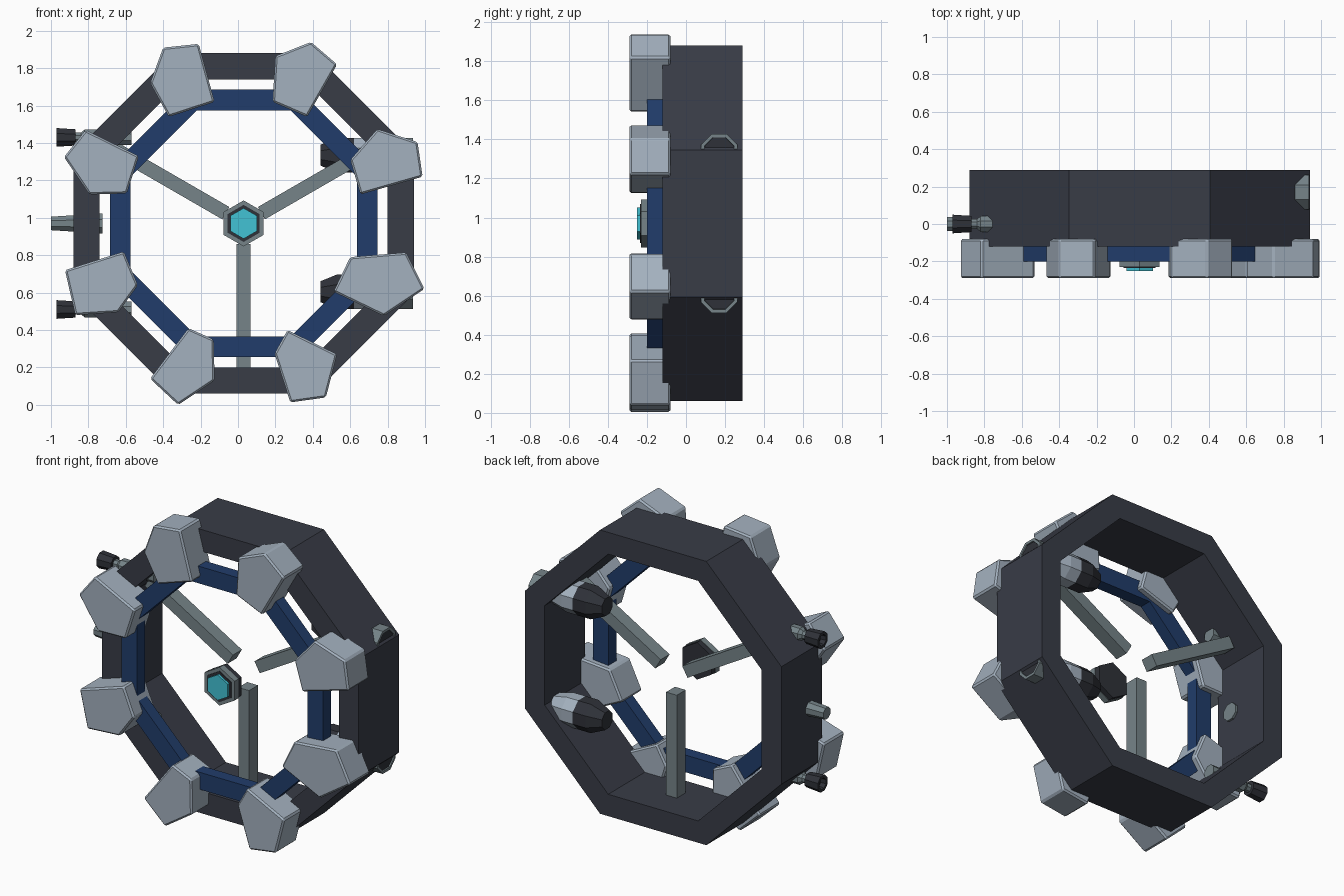
import bpy, bmesh, math
from mathutils import Vector

if "Cube" in bpy.data.objects:
    bpy.data.objects.remove(bpy.data.objects["Cube"])

CX, CZ = 0.03, 0.97          # centre of the rings
BACK, FRONT = 0.29, -0.29


def material(name, rgb):
    m = bpy.data.materials.new(name)
    m.diffuse_color = (*rgb, 1)
    m.use_nodes = True
    m.node_tree.nodes["Principled BSDF"].inputs["Base Color"].default_value = m.diffuse_color
    return m


CHARCOAL = material("charcoal", (0.040, 0.045, 0.062))
BLACK = material("dark_metal", (0.028, 0.031, 0.040))
BLUE = material("navy_blue", (0.015, 0.046, 0.145))
LIGHT = material("light_grey", (0.37, 0.44, 0.52))
GREY = material("steel_grey", (0.18, 0.23, 0.25))
CYAN = material("cyan", (0.055, 0.54, 0.66))


def finish(name, bm, mat, bevel=0):
    bmesh.ops.recalc_face_normals(bm, faces=bm.faces)
    me = bpy.data.meshes.new(name)
    bm.to_mesh(me)
    bm.free()
    me.materials.append(mat)
    ob = bpy.data.objects.new(name, me)
    bpy.context.collection.objects.link(ob)
    if bevel:
        mod = ob.modifiers.new("edge_bevel", 'BEVEL')
        mod.width, mod.segments = bevel, 1
    return ob


def prism(name, pts, y0, y1, mat, bevel=0):
    """Extrude an x/z outline from y0 to y1."""
    bm = bmesh.new()
    face = bm.faces.new([bm.verts.new((x, y0, z)) for x, z in pts])
    ext = bmesh.ops.extrude_face_region(bm, geom=[face], use_keep_orig=True)
    for v in ext["geom"]:
        if isinstance(v, bmesh.types.BMVert):
            v.co.y = y1
    return finish(name, bm, mat, bevel)


def polygon(n, r, start):
    return [(CX + r * math.cos(start + i * math.tau / n),
             CZ + r * math.sin(start + i * math.tau / n)) for i in range(n)]


def octagon_ring(name, outer, inner, y0, y1, mat):
    """Octagonal frame; outer and inner are distances to the flats."""
    bm = bmesh.new()
    k = 1 / math.cos(math.pi / 8)
    loops = []
    for a, y in ((outer, y0), (outer, y1), (inner, y1), (inner, y0)):
        loops.append([bm.verts.new((x, y, z)) for x, z in polygon(8, a * k, math.pi / 8)])
    for j in range(4):
        a, b = loops[j], loops[(j + 1) % 4]
        for i in range(8):
            n = (i + 1) % 8
            bm.faces.new((a[i], a[n], b[n], b[i]))
    return finish(name, bm, mat)


def lathe_x(name, profile, y, z, mat, n=8):
    """Revolve (x, radius) points around an axis along x and cap the ends."""
    bm = bmesh.new()
    loops = []
    for x, r in profile:
        loops.append([bm.verts.new((x, y + r * math.cos((i + 0.5) * math.tau / n),
                                    z + r * math.sin((i + 0.5) * math.tau / n)))
                      for i in range(n)])
    for a, b in zip(loops, loops[1:]):
        for i in range(n):
            k = (i + 1) % n
            bm.faces.new((a[i], a[k], b[k], b[i]))
    bm.faces.new(loops[0])
    bm.faces.new(loops[-1])
    return finish(name, bm, mat)


# Main hull ring and inner blue ring
octagon_ring("main_ring", 0.91, 0.77, -0.12, BACK, CHARCOAL)
octagon_ring("inner_ring", 0.715, 0.605, -0.20, -0.12, BLUE)

# Irregular five-sided armour blocks around the front
blocks = [
    [(-.40, 1.91), (-.21, 1.93), (-.125, 1.62), (-.37, 1.54), (-.47, 1.72)],
    [(.39, 1.94), (.53, 1.82), (.37, 1.54), (.185, 1.62), (.20, 1.865)],
    [(-.815, 1.47), (-.53, 1.33), (-.595, 1.13), (-.795, 1.125), (-.93, 1.325)],
    [(.745, 1.475), (.96, 1.405), (.987, 1.22), (.655, 1.125), (.60, 1.31)],
    [(.90, .815), (.997, .62), (.78, .475), (.51, .605), (.60, .79)],
    [(-.925, .72), (-.61, .82), (-.535, .64), (-.64, .495), (-.87, .48)],
    [(-.265, .41), (-.13, .35), (-.125, .13), (-.32, .0), (-.47, .14)],
    [(.265, .40), (.53, .27), (.47, .04), (.28, .013), (.195, .275)],
]
for i, pts in enumerate(blocks):
    prism(f"armour_block_{i + 1}", pts, FRONT, -0.08, LIGHT, 0.01)

# Three spokes
for i, deg in enumerate((30, 150, 270)):
    a = math.radians(deg)
    u, v = Vector((math.cos(a), math.sin(a))), Vector((-math.sin(a), math.cos(a)))
    c = Vector((CX, CZ))
    pts = [c + u * r + v * s for r, s in
           ((0.11, -0.038), (0.79, -0.038), (0.79, 0.038), (0.11, 0.038))]
    prism(f"spoke_{i + 1}", pts, 0.015, 0.105, GREY)

# Hexagonal hub with glowing centre
UP = math.pi / 2
prism("hub_back", polygon(6, 0.119, UP), -0.19, -0.155, BLACK)
prism("hub_rim", polygon(6, 0.123, UP), -0.23, -0.19, GREY)
prism("hub_inset", polygon(6, 0.099, UP), -0.235, -0.228, BLACK)
prism("hub_lens", polygon(6, 0.082, UP), -0.25, -0.23, CYAN)

# Left side ports, one above and one below the middle
for tag, z in (("upper", CZ + 0.46), ("lower", CZ - 0.46)):
    lathe_x(f"{tag}_port_body", [(-0.88, 0.028), (-0.84, 0.028), (-0.82, 0.045), (-0.57, 0.045)],
            0, z, GREY)
    lathe_x(f"{tag}_port_tip", [(-0.935, 0.032), (-0.97, 0.036), (-0.97, 0.054), (-0.87, 0.047)],
            0, z, BLACK)

# Tapered plug through the middle of the left side
lathe_x("side_plug", [(-1.0, 0.039), (-0.725, 0.058)], 0, CZ, GREY)

# Right side thrusters pointing inward
for tag, z in (("upper", CZ + 0.365), ("lower", CZ - 0.365)):
    lathe_x(f"{tag}_thruster_nozzle", [(0.44, 0.06), (0.53, 0.1), (0.62, 0.1)], 0.17, z, BLACK)
    lathe_x(f"{tag}_thruster_body", [(0.62, 0.1), (0.70, 0.1), (0.80, 0.075)], 0.17, z, LIGHT)
    lathe_x(f"{tag}_thruster_mount", [(0.80, 0.075), (0.86, 0.1), (0.935, 0.1), (0.935, 0.082),
                                      (0.92, 0.08)], 0.17, z, GREY)
    lathe_x(f"{tag}_thruster_cap", [(0.92, 0.08), (0.928, 0.08)], 0.17, z, BLACK)
